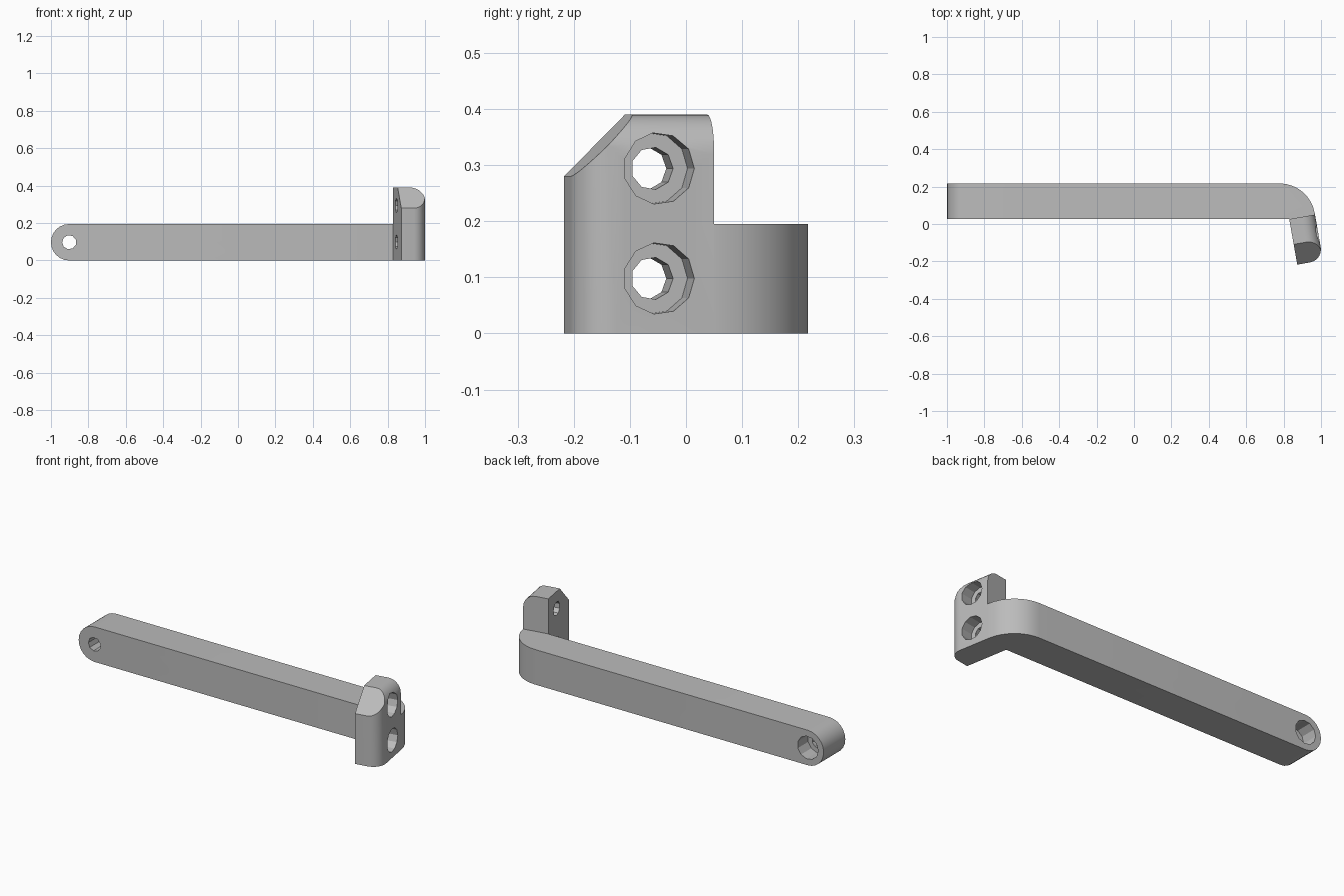
import bpy, bmesh, math
from mathutils import Vector, Matrix

cube = bpy.data.objects.get("Cube")
if cube:
    bpy.data.objects.remove(cube, do_unlink=True)

# Single grey material
grey = bpy.data.materials.new("light grey")
grey.use_nodes = True
grey.diffuse_color = (0.5, 0.5, 0.5, 1)
grey.node_tree.nodes["Principled BSDF"].inputs["Base Color"].default_value = (0.5, 0.5, 0.5, 1)

BAR_H, Y0, Y1 = 0.195, 0.026, 0.217      # bar height, front and back
PLATE_H, PLATE_L, ROUND = 0.39, 0.247, 0.07
CHAMFER = 0.11
TILT = math.radians(10)
ALONG = Vector((math.sin(TILT), -math.cos(TILT), 0))   # along the plate, to the front
OUT = Vector((math.cos(TILT), math.sin(TILT), 0))      # out of the plate
UP = Vector((0, 0, 1))
CORNER = Vector((0.83, Y0, 0))                         # inner corner of the bend
BEND_R = Y1 - Y0
BEND_C = Vector((0.778, Y0, 0))
THICK = (BEND_C + OUT * BEND_R - CORNER).dot(OUT)


def prism(name, points, direction):
    """Extrude a flat outline along a vector."""
    bm = bmesh.new()
    face = bm.faces.new([bm.verts.new(p) for p in points])
    new = bmesh.ops.extrude_face_region(bm, geom=[face])["geom"]
    bmesh.ops.translate(bm, vec=direction, verts=[g for g in new if isinstance(g, bmesh.types.BMVert)])
    bmesh.ops.recalc_face_normals(bm, faces=bm.faces)
    return finish(name, bm)


def finish(name, bm):
    mesh = bpy.data.meshes.new(name)
    bm.to_mesh(mesh)
    bm.free()
    mesh.materials.append(grey)
    obj = bpy.data.objects.new(name, mesh)
    bpy.context.collection.objects.link(obj)
    return obj


def activate(obj):
    bpy.ops.object.select_all(action='DESELECT')
    obj.select_set(True)
    bpy.context.view_layer.objects.active = obj


def cut(obj, cutter, operation='DIFFERENCE'):
    cutter.hide_render = True
    mod = obj.modifiers.new("cut", 'BOOLEAN')
    mod.operation, mod.object, mod.solver = operation, cutter, 'EXACT'
    activate(obj)
    bpy.ops.object.modifier_apply(modifier=mod.name)
    bpy.data.objects.remove(cutter, do_unlink=True)


def drill(obj, start, axis, length, radius, sides):
    """Cut a straight hole from start along axis."""
    side = axis.cross(UP)
    ring = [start + radius * (side * math.cos(a) + UP * math.sin(a))
            for a in (math.tau * i / sides for i in range(sides))]
    cut(obj, prism("hole_cutter", ring, axis * length))


def screw_hole(obj, face_point, inward, depth):
    """Through hole with a wider recess on the face side."""
    drill(obj, face_point - inward * 0.05, inward, 0.4, 0.038, 9)
    drill(obj, face_point - inward * 0.05, inward, 0.05 + depth, 0.064, 11)


# Long bar with the bend at its left end
arc = [BEND_C + BEND_R * Vector((math.cos(a), math.sin(a), 0))
       for a in (math.pi / 2 + (TILT - math.pi / 2) * i / 8 for i in range(9))]
outline = [Vector((-1.1, Y0, 0)), Vector((-1.1, Y1, 0))] + arc + [CORNER + OUT * THICK, CORNER]
bar = prism("bar", outline, UP * BAR_H)

# Round the far end of the bar
r = BAR_H / 2
end = [Vector((-1 + r - r * math.sin(a), -0.2, r + r * math.cos(a)))
       for a in (math.pi * i / 12 for i in range(13))]
end += [Vector((1.2, -0.2, -0.1)), Vector((1.2, -0.2, BAR_H + 0.1))]
end = end[:1] + end[1:12] + [end[12], Vector((-1 + r, -0.2, -0.1))] + end[13:] + [Vector((-1 + r, -0.2, BAR_H + 0.1))]
cut(bar, prism("end_cutter", end, Vector((0, 0.6, 0))), 'INTERSECT')
screw_hole(bar, Vector((-1 + r, Y1, r)), Vector((0, -1, 0)), 0.09)

# Mounting plate: box in its own frame, two rounded outer edges, one chamfer
bm = bmesh.new()
bmesh.ops.create_cube(bm, size=1, matrix=Matrix.Diagonal((PLATE_L, THICK, PLATE_H, 1)))
bmesh.ops.translate(bm, vec=(PLATE_L / 2, THICK / 2, PLATE_H / 2), verts=bm.verts)


def is_round(edge):
    outer = all(v.co.y > THICK - 0.01 for v in edge.verts)
    top = all(v.co.z > PLATE_H - 0.01 for v in edge.verts)
    front = all(v.co.x > PLATE_L - 0.01 for v in edge.verts)
    return outer and (top or front)


bmesh.ops.bevel(bm, geom=[e for e in bm.edges if is_round(e)], offset=ROUND,
                segments=7, profile=0.5, affect='EDGES')
bmesh.ops.bisect_plane(bm, geom=bm.verts[:] + bm.edges[:] + bm.faces[:],
                       plane_co=(PLATE_L, 0, PLATE_H - CHAMFER), plane_no=(1, 0, 1), clear_outer=True)
bmesh.ops.holes_fill(bm, edges=[e for e in bm.edges if e.is_boundary], sides=0)
frame = Matrix((ALONG, OUT, UP)).transposed().to_4x4()
bmesh.ops.transform(bm, matrix=Matrix.Translation(CORNER) @ frame, verts=bm.verts)
bmesh.ops.recalc_face_normals(bm, faces=bm.faces)
plate = finish("mounting_plate", bm)
for z in (0.098, 0.294):
    screw_hole(plate, CORNER + OUT * THICK + ALONG * 0.1 + UP * z, -OUT, 0.07)

# Smooth the round faces, keep the corners crisp
for obj in (bar, plate):
    activate(obj)
    bpy.ops.object.shade_smooth_by_angle(angle=math.radians(30))
